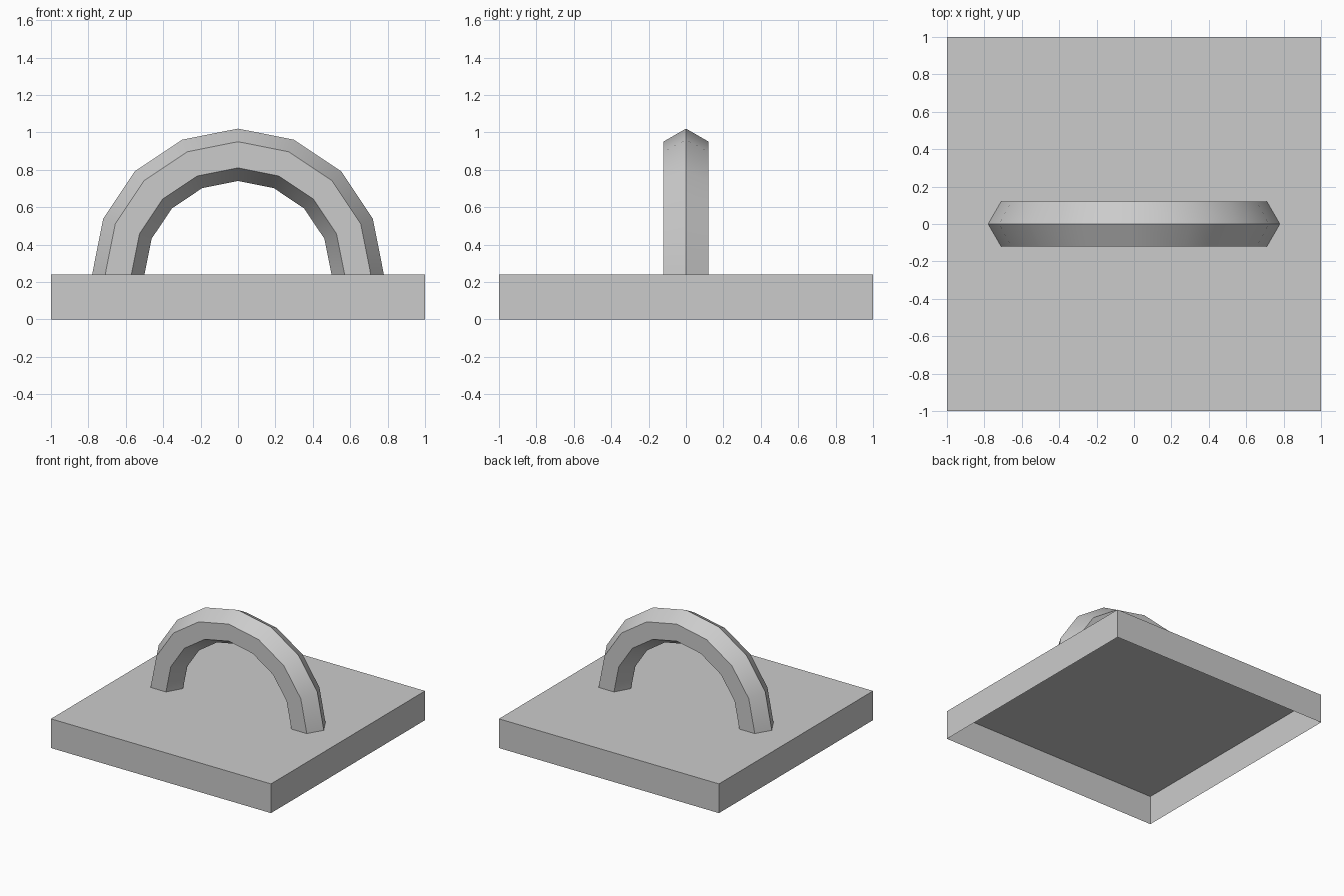
import bpy, bmesh, math

if "Cube" in bpy.data.objects:
    bpy.data.objects.remove(bpy.data.objects["Cube"])

grey = bpy.data.materials.new("light grey")
grey.diffuse_color = (0.6, 0.6, 0.6, 1)
grey.use_nodes = True
grey.node_tree.nodes["Principled BSDF"].inputs["Base Color"].default_value = grey.diffuse_color


def add_object(name, bm):
    mesh = bpy.data.meshes.new(name)
    bm.to_mesh(mesh)
    bm.free()
    mesh.materials.append(grey)
    obj = bpy.data.objects.new(name, mesh)
    bpy.context.collection.objects.link(obj)
    return obj


TOP = 0.24  # height of the base plate

# Base: square box, open underneath
bm = bmesh.new()
bmesh.ops.create_cube(bm, size=1)
for v in bm.verts:
    v.co = (v.co.x * 2, v.co.y * 2, (v.co.z + 0.5) * TOP)
bottom = [f for f in bm.faces if f.normal.z < -0.5 or f.calc_center_median().z < 0.01]
bmesh.ops.delete(bm, geom=bottom, context='FACES_ONLY')
add_object("base", bm)

# Handle: half ring with a hexagonal section, standing on the base
MAJOR, MINOR, STEPS, SIDES = 0.64, 0.14, 8, 6
bm = bmesh.new()
rings = []
for i in range(STEPS + 1):
    a = math.pi * i / STEPS
    ring = []
    for j in range(SIDES):
        b = math.tau * j / SIDES
        r = MAJOR + MINOR * math.cos(b)
        ring.append(bm.verts.new((r * math.cos(a), MINOR * math.sin(b), TOP + r * math.sin(a))))
    rings.append(ring)
for r0, r1 in zip(rings, rings[1:]):
    for j in range(SIDES):
        k = (j + 1) % SIDES
        bm.faces.new((r0[j], r1[j], r1[k], r0[k]))
bmesh.ops.recalc_face_normals(bm, faces=bm.faces)
handle = add_object("handle", bm)

# Smooth along the arch, sharp between the six sides
bpy.context.view_layer.objects.active = handle
handle.select_set(True)
bpy.ops.object.shade_smooth_by_angle(angle=math.radians(30))
